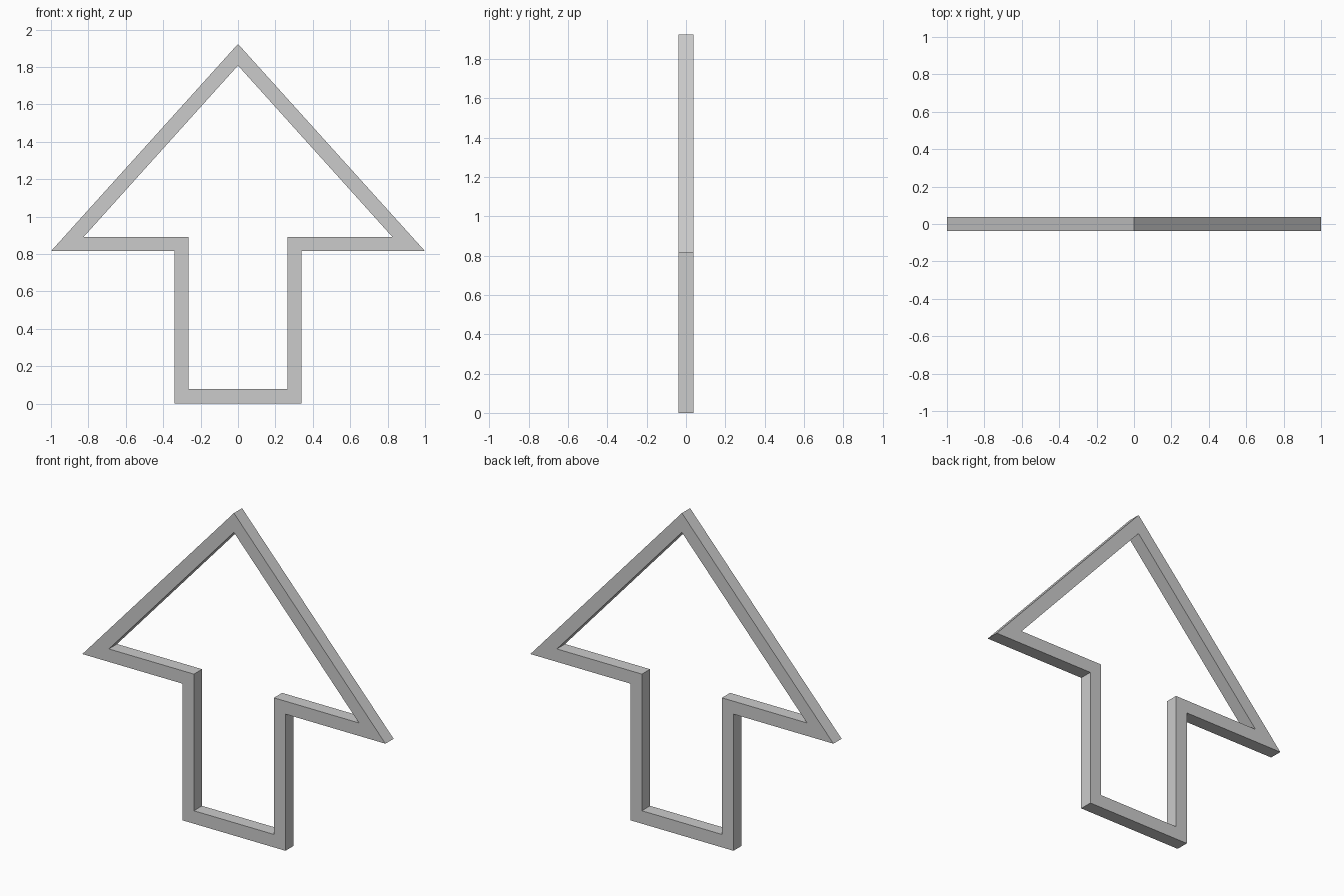
import bpy, bmesh

if "Cube" in bpy.data.objects:
    bpy.data.objects.remove(bpy.data.objects["Cube"])

DEPTH = 0.077

# Right half of the arrow outline, tip to base: outer edge and inner edge
outer_half = [(0, 1.923), (1.0, 0.815), (0.34, 0.815), (0.34, 0)]
inner_half = [(0, 1.808), (0.825, 0.892), (0.264, 0.892), (0.264, 0.077)]


def mirrored(half):
    """Close a half outline across x = 0 (the tip is shared)."""
    return half + [(-x, z) for x, z in reversed(half[1:])]


outer, inner = mirrored(outer_half), mirrored(inner_half)
n = len(outer)
bm = bmesh.new()


def ring(outline, y):
    return [bm.verts.new((x, y, z)) for x, z in outline]


# Four loops around the square bar, bridged into a closed, mitred frame
h = DEPTH / 2
loops = [ring(outer, -h), ring(inner, -h), ring(inner, h), ring(outer, h)]
for k in range(4):
    a, b = loops[k], loops[(k + 1) % 4]
    for i in range(n):
        j = (i + 1) % n
        bm.faces.new((a[i], a[j], b[j], b[i]))
bmesh.ops.recalc_face_normals(bm, faces=bm.faces)

# Arrow frame object
mesh = bpy.data.meshes.new("arrow_frame")
bm.to_mesh(mesh)
bm.free()
bpy.context.collection.objects.link(bpy.data.objects.new("arrow_frame", mesh))
